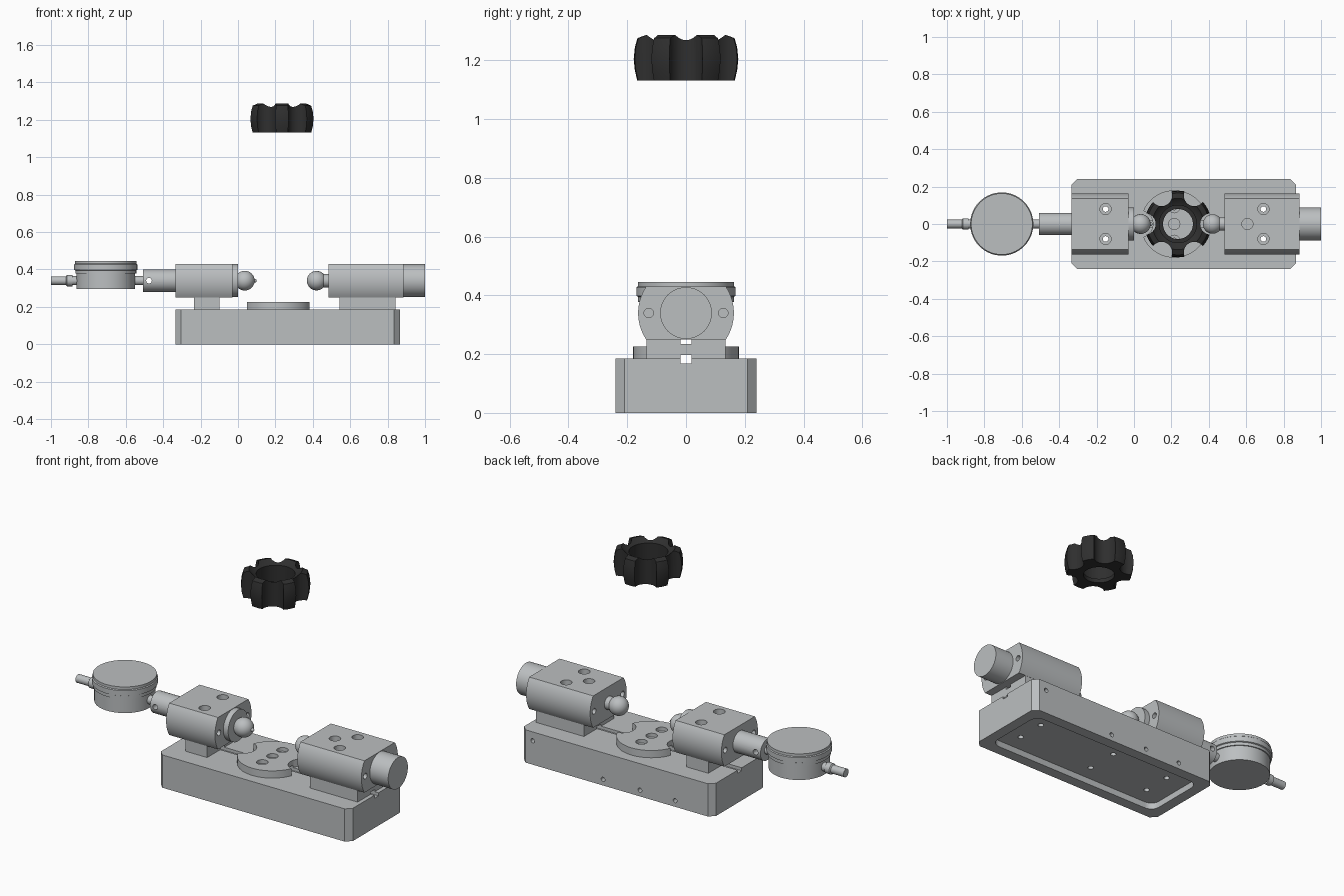
import bpy, bmesh, math
from mathutils import Matrix, Vector

if "Cube" in bpy.data.objects:
    bpy.data.objects.remove(bpy.data.objects["Cube"])

def material(name, rgb):
    m = bpy.data.materials.new(name)
    m.diffuse_color = (*rgb, 1)
    m.use_nodes = True
    m.node_tree.nodes["Principled BSDF"].inputs["Base Color"].default_value = m.diffuse_color
    return m

STEEL = material("light steel grey", (0.50, 0.52, 0.53))
BLACK = material("black plastic", (0.028, 0.028, 0.028))

def finish(name, bm, mat):
    bmesh.ops.remove_doubles(bm, verts=bm.verts, dist=1e-6)
    bmesh.ops.recalc_face_normals(bm, faces=bm.faces)
    me = bpy.data.meshes.new(name)
    bm.to_mesh(me)
    bm.free()
    me.materials.append(mat)
    ob = bpy.data.objects.new(name, me)
    bpy.context.collection.objects.link(ob)
    return ob

def prism(name, pts, vec, mat=STEEL):
    """Extrude a closed 3D outline along vec."""
    bm = bmesh.new()
    f = bm.faces.new([bm.verts.new(p) for p in pts])
    r = bmesh.ops.extrude_face_region(bm, geom=[f])
    moved = [v for v in r["geom"] if isinstance(v, bmesh.types.BMVert)]
    bmesh.ops.translate(bm, verts=moved, vec=vec)
    return finish(name, bm, mat)

def box(name, x0, x1, y0, y1, z0, z1):
    return prism(name, [(x0, y0, z0), (x1, y0, z0), (x1, y1, z0), (x0, y1, z0)], (0, 0, z1 - z0))

def lathe(name, profile, at, axis="Z", mat=STEEL, n=64, closed=False):
    """Revolve (radius, height) points; the axis may be Z, X or Y."""
    bm = bmesh.new()
    vs = [bm.verts.new((r, 0, h)) for r, h in profile]
    es = [bm.edges.new(p) for p in zip(vs, vs[1:])]
    if closed:
        es.append(bm.edges.new((vs[-1], vs[0])))
    bmesh.ops.spin(bm, geom=vs + es, cent=(0, 0, 0), axis=(0, 0, 1),
                   angle=math.tau, steps=n, use_duplicate=False)
    rot = {"Z": Matrix(), "X": Matrix.Rotation(math.pi / 2, 4, "Y"),
           "Y": Matrix.Rotation(-math.pi / 2, 4, "X")}[axis]
    bm.transform(Matrix.Translation(at) @ rot)
    return finish(name, bm, mat)

def cyl(name, r, h0, h1, at, axis="Z", mat=STEEL, n=48):
    return lathe(name, [(0, h0), (r, h0), (r, h1), (0, h1)], at, axis, mat, n)

def cut(ob, cutters):
    for c in cutters:
        m = ob.modifiers.new("cut", "BOOLEAN")
        m.object, m.operation, m.solver = c, "DIFFERENCE", "EXACT"
        bpy.context.view_layer.objects.active = ob
        bpy.ops.object.modifier_apply(modifier=m.name)
        bpy.data.objects.remove(c)

def drill(r, h0, h1, at, axis="Z"):
    return cyl("cutter", r, h0, h1, at, axis, n=20)

LX, RX, DX, AZ = -0.152, 0.692, 0.215, 0.34   # bolt columns, disc centre, spindle height
BOLTS = [(x, y) for x in (LX, RX) for y in (-0.08, 0.08)]

# Base block with chamfered corners
X0, X1, W, C = -0.335, 0.865, 0.24, 0.03
base = prism("base_block", [(X0 + C, -W, 0), (X1 - C, -W, 0), (X1, -W + C, 0), (X1, W - C, 0),
                            (X1 - C, W, 0), (X0 + C, W, 0), (X0, W - C, 0), (X0, -W + C, 0)],
             (0, 0, 0.185))
# Rounded pocket below, keyway above, screw holes through and in the back
px, py, pr = 0.54, 0.18, 0.05
pocket = []
for k, (sx, sy) in enumerate([(1, 1), (-1, 1), (-1, -1), (1, -1)]):
    for i in range(7):
        a = math.pi / 2 * (k + i / 6)
        pocket.append((0.265 + sx * (px - pr) + pr * math.cos(a),
                       sy * (py - pr) + pr * math.sin(a), -0.01))
cut(base, [prism("cutter", pocket, (0, 0, 0.045)),
           box("cutter", -0.5, 1.0, -0.018, 0.018, 0.168, 0.3)])
cut(base, [drill(0.015, -0.1, 0.3, (x, y, 0)) for x, y in BOLTS + [(DX, -0.09), (DX, 0.09)]])
cut(base, [drill(0.012, -0.04, 0.05, (x, W, z), "Y")
           for x, z in [(0.79, 0.135), (0.35, 0.035), (0.12, 0.035), (-0.1, 0.035)]])

# Scalloped seat disc between the spindles
disc = cyl("seat_disc", 0.18, 0.185, 0.226, (DX, 0, 0), n=64)
cut(disc, [drill(0.072, 0, 1, (DX + s * 0.185, 0, 0)) for s in (-1, 1)])
cut(disc, [box("cutter", -0.1, 0.6, -0.018, 0.018, 0.1, 0.197)])
cut(disc, [drill(0.03, 0.205, 1, (DX, y, 0)) for y in (-0.09, 0, 0.09)])
cut(disc, [drill(0.015, 0, 1, (DX, y, 0)) for y in (-0.09, 0.09)])

# Pedestals and barrel-sided spindle housings
R, H = 0.163, 0.09
half = math.asin(H / R)
arc = [-half + 2 * half * i / 14 for i in range(15)]
section = [(R * math.cos(a), R * math.sin(a)) for a in arc]
section += [(-y, z) for y, z in reversed(section)]
for side, x0, x1, p0, p1, bx in [("left", -0.335, -0.03, -0.234, -0.098, LX),
                                 ("right", 0.485, 0.885, 0.543, 0.842, RX)]:
    ped = box(side + "_pedestal", p0, p1, -0.135, 0.135, 0.185, 0.252)
    cut(ped, [box("cutter", -1, 1.2, -0.018, 0.018, 0.1, 0.197),
              box("cutter", -1, 1.2, -0.018, 0.018, 0.235, 0.3)])
    cut(ped, [drill(0.015, 0, 1, (bx, y, 0)) for y in (-0.08, 0.08)])
    house = prism(side + "_housing", [(x0, y, AZ + z) for y, z in section], (x1 - x0, 0, 0))
    for y in (-0.08, 0.08):
        cut(house, [drill(0.03, 0.36, 1, (bx, y, 0)), drill(0.015, 0, 1, (bx, y, 0))])
    cut(house, [drill(0.016, -0.04, 0.04, (x, y, AZ), "X")
                for x in (x0, x1) for y in (-0.127, 0.127)])
    if side == "right":
        cut(house, [drill(0.03, 0.38, 1, (0.606, 0, 0))])

# Left spindle: collar, neck, ball and small tip
cyl("left_collar", 0.088, -0.03, 0.0, (0, 0, AZ), "X")
def ball(name, x, r):
    n = 16
    pts = [(r * math.sin(math.pi * i / n), -r * math.cos(math.pi * i / n)) for i in range(n + 1)]
    pts[0], pts[-1] = (0, -r), (0, r)
    return lathe(name, pts, (x, 0, AZ), "X", n=40)
ball("left_ball", 0.036, 0.053)
ball("left_ball_tip", 0.09, 0.01)

# Right spindle: neck, ball and end knob
cyl("right_neck", 0.036, 0.43, 0.485, (0, 0, AZ), "X")
ball("right_ball", 0.42, 0.052)
cyl("right_end_knob", 0.088, 0.885, 1.0, (0, 0, AZ), "X")

# Gauge sleeve with clamp cross-hole
sleeve = cyl("gauge_sleeve", 0.06, -0.507, -0.335, (0, 0, AZ), "X")
cut(sleeve, [drill(0.015, -0.2, 0.2, (-0.476, 0, AZ), "Y")])

# Dial gauge: stem, round case with bezel, stepped plunger cap
GX = -0.707
cyl("gauge_stem", 0.024, -0.56, -0.5, (0, 0, AZ), "X", n=32)
lathe("gauge_case", [(0, 0.295), (0.157, 0.295), (0.157, 0.378), (0.163, 0.378), (0.163, 0.395),
                     (0.169, 0.398), (0.169, 0.427), (0.164, 0.431), (0.164, 0.446), (0, 0.446)],
      (GX, 0, 0))
lathe("plunger_cap", [(0, -1.0), (0.023, -1.0), (0.023, -0.92), (0.03, -0.915), (0.03, -0.885),
                      (0.024, -0.885), (0.024, -0.85), (0, -0.85)], (0, 0, AZ), "X", n=32)

# Floating six-lobed star knob
KX = 0.235
star = lathe("star_knob", [(0.08, 1.132), (0.166, 1.132), (0.174, 1.165), (0.178, 1.205),
                           (0.174, 1.245), (0.165, 1.276), (0.137, 1.286), (0.12, 1.27),
                           (0.1, 1.262), (0.1, 1.155), (0.08, 1.155)],
             (KX, 0, 0), mat=BLACK, n=96, closed=True)
for i in range(6):
    a = math.tau * i / 6
    c = cyl("cutter", 0.057, 1, 1.4, (KX + 0.176 * math.cos(a), 0.176 * math.sin(a), 0),
            mat=BLACK, n=40)
    cut(star, [c])

# Smooth round surfaces, keep edges crisp
for ob in bpy.context.scene.objects:
    ob.select_set(True)
bpy.context.view_layer.objects.active = base
bpy.ops.object.shade_smooth_by_angle(angle=math.radians(30))
